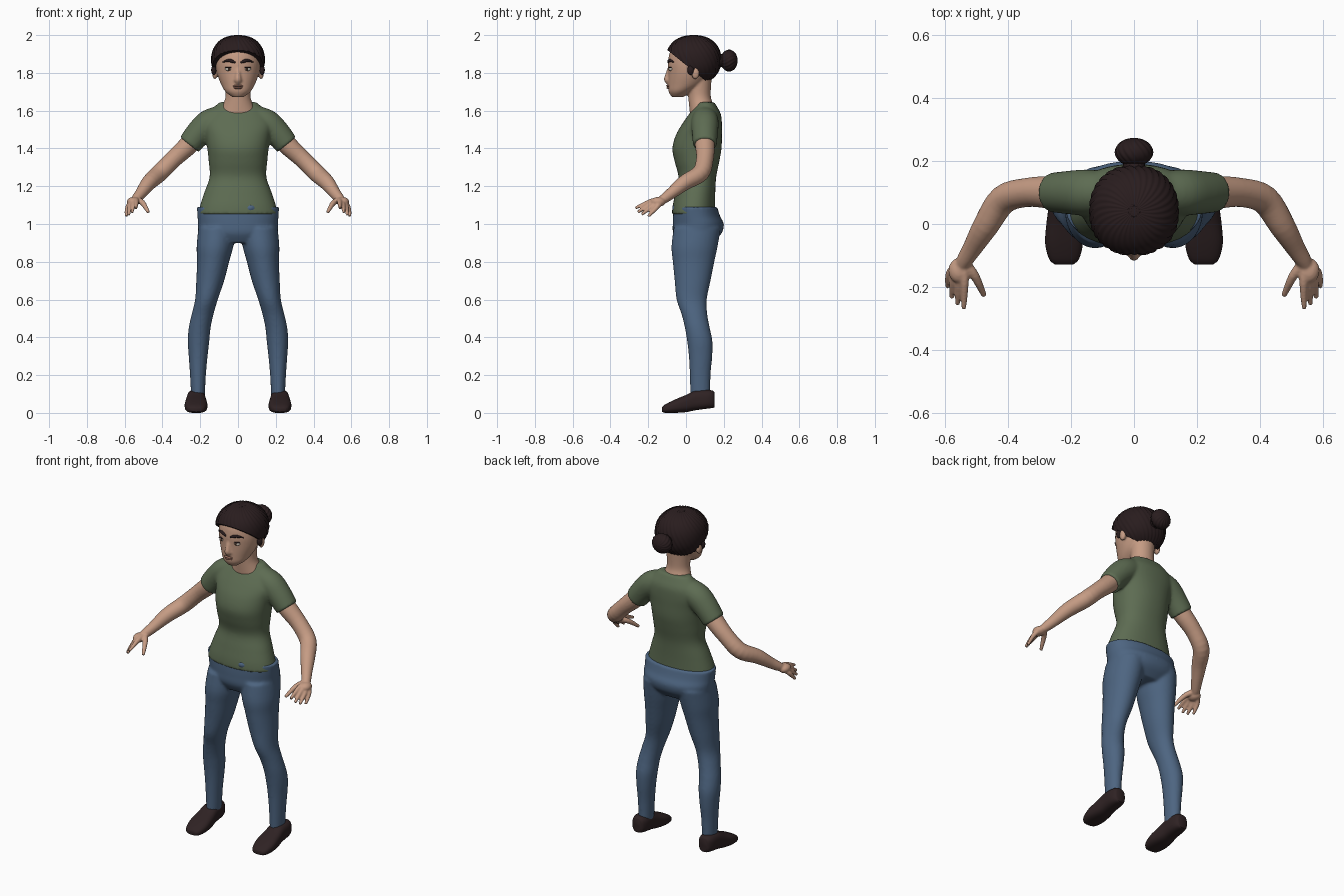
import bpy, bmesh
from math import sin, cos, pi, atan2, sqrt
from mathutils import Vector

cube = bpy.data.objects.get("Cube")
if cube:
    bpy.data.objects.remove(cube)


def material(name, r, g, b):
    m = bpy.data.materials.new(name)
    m.use_nodes = True
    m.diffuse_color = (r, g, b, 1)
    bsdf = m.node_tree.nodes["Principled BSDF"]
    bsdf.inputs["Base Color"].default_value = (r, g, b, 1)
    bsdf.inputs["Roughness"].default_value = 0.8
    return m


skin = material("skin", 0.56, 0.33, 0.23)
green = material("shirt green", 0.11, 0.15, 0.085)
denim = material("denim blue", 0.075, 0.13, 0.22)
dark = material("hair dark brown", 0.022, 0.012, 0.013)
leather = material("shoe brown", 0.028, 0.016, 0.017)
lip_red = material("lip", 0.40, 0.19, 0.14)
white = material("eye white", 0.65, 0.60, 0.52)
brown = material("iris brown", 0.05, 0.025, 0.015)

X, Y, Z = Vector((1, 0, 0)), Vector((0, 1, 0)), Vector((0, 0, 1))


def spline(rows, steps=4):
    """Catmull-Rom interpolation of any rows of numbers."""
    out = []
    for i in range(len(rows) - 1):
        a, b = rows[max(i - 1, 0)], rows[i]
        c, d = rows[i + 1], rows[min(i + 2, len(rows) - 1)]
        for k in range(steps):
            t = k / steps
            out.append([q + 0.5 * t * (r - p + t * (2*p - 5*q + 4*r - s + t * (3*(q - r) + s - p)))
                        for p, q, r, s in zip(a, b, c, d)])
    return out + [list(rows[-1])]


def tube(bm, rows, axis=None, power=2.0, sides=32):
    """Closed loft through rows of x, y, z, radius (and second radius)."""
    rows = spline([r if len(r) == 5 else (*r, r[3]) for r in rows])
    rings = []
    for i, (x, y, z, ru, rv) in enumerate(rows):
        ends = rows[max(i - 1, 0)], rows[min(i + 1, len(rows) - 1)]
        t = axis or (Vector(ends[1][:3]) - Vector(ends[0][:3])).normalized()
        u = X if abs(t.y) > 0.99 else Y.cross(t).normalized()
        v = t.cross(u)
        ring = []
        for k in range(sides):
            c, s = cos(2 * pi * k / sides), sin(2 * pi * k / sides)
            f = (abs(c) ** power + abs(s) ** power) ** (-1 / power)
            ring.append(bm.verts.new(Vector((x, y, z)) + u * (c * f * ru) + v * (s * f * rv)))
        rings.append(ring)
    for a, b in zip(rings, rings[1:]):
        for k in range(sides):
            j = (k + 1) % sides
            bm.faces.new((a[k], a[j], b[j], b[k]))
    bm.faces.new(rings[0])
    bm.faces.new(rings[-1])


def pair(bm, rows, **kw):
    """Left and right copies of a tube."""
    for s in (1, -1):
        tube(bm, [(s * r[0], *r[1:]) for r in rows], **kw)


def ball(bm, centre, radii, ridges=0, axis="z", power=2.0):
    """Ellipsoid, optionally grooved into swirling strands around an axis."""
    made = bmesh.ops.create_uvsphere(bm, u_segments=128 if ridges else 24,
                                     v_segments=28 if ridges else 14, radius=1)["verts"]
    for v in made:
        p = v.co.copy()
        f = sum(abs(n) ** power for n in p) ** (-1 / power)
        f *= 1 + 0.022 * cos(ridges * (atan2(p.y, p.x) + 0.5 * p.z)) * sqrt(max(0, 1 - p.z**2)) if ridges else 1
        if axis == "y":
            p = Vector((p.x, p.z, -p.y))
        v.co = Vector([c + r * n * f for c, r, n in zip(centre, radii, p)])


def ball_pair(bm, centre, radii):
    for s in (1, -1):
        ball(bm, (s * centre[0], *centre[1:]), radii)


def finish(bm, name, mat, voxel=0, relax=4):
    bmesh.ops.recalc_face_normals(bm, faces=bm.faces)
    for f in bm.faces:
        f.smooth = True
    mesh = bpy.data.meshes.new(name)
    bm.to_mesh(mesh)
    bm.free()
    mesh.materials.append(mat)
    ob = bpy.data.objects.new(name, mesh)
    bpy.context.scene.collection.objects.link(ob)
    if voxel:  # fuse overlapping volumes into one soft surface
        m = ob.modifiers.new("fuse", 'REMESH')
        m.mode, m.voxel_size, m.use_smooth_shade = 'VOXEL', voxel, True
        m = ob.modifiers.new("relax", 'SMOOTH')
        m.factor, m.iterations = 0.5, relax
    return ob


# shirt: torso and short sleeves
bm = bmesh.new()
torso = [(1.05, .04, .212, .115), (1.10, .042, .20, .112), (1.17, .05, .177, .105),
         (1.25, .06, .15, .10), (1.33, .058, .155, .118), (1.40, .058, .162, .13),
         (1.47, .068, .172, .122), (1.53, .085, .185, .105), (1.58, .10, .165, .085),
         (1.62, .105, .125, .06), (1.645, .105, .098, .045)]
tube(bm, [(0, y, z, a, b) for z, y, a, b in torso], axis=Z, power=2.2, sides=48)
pair(bm, [(.08, .10, 1.565, .065), (.15, .10, 1.535, .073), (.205, .10, 1.485, .069),
          (.258, .10, 1.42, .063)])
finish(bm, "shirt", green, 0.008, 6)

# jeans: hips and legs
bm = bmesh.new()
hips = [(1.09, .05, .218, .115), (1.04, .056, .214, .125), (1.0, .065, .212, .135),
        (.95, .06, .205, .128), (.90, .05, .16, .09)]
tube(bm, [(0, y, z, a, b) for z, y, a, b in hips], axis=Z, power=2.2, sides=48)
leg = [(.98, .11, .06, .10, .125), (.88, .122, .045, .097, .122), (.80, .132, .04, .085, .11),
       (.70, .147, .035, .074, .095), (.60, .167, .03, .06, .08), (.52, .188, .045, .058, .068),
       (.45, .203, .06, .058, .066), (.38, .209, .073, .057, .067), (.30, .211, .077, .050, .062),
       (.20, .212, .075, .042, .055), (.08, .212, .075, .036, .052)]
pair(bm, [(x, y, z, a, b) for z, x, y, a, b in leg], axis=Z)
ball(bm, (.065, -.05, 1.085), (.03, .024, .022))
finish(bm, "jeans", denim, 0.008, 5)

# shoes: cross-sections from toe to heel
bm = bmesh.new()
shoe = [(-.128, .03, .006, .03), (-.11, .048, 0, .045), (-.06, .06, 0, .07), (0, .056, .004, .095),
        (.05, .05, .014, .118), (.11, .047, .022, .122), (.14, .038, .026, .118), (.15, .028, .03, .11)]
pair(bm, [(.222, y, (lo + hi) / 2, w, (hi - lo) / 2) for y, w, lo, hi in shoe], axis=Y, power=2.8)
finish(bm, "shoes", leather)

# skin: head, neck, nose and ears
bm = bmesh.new()
head = [(1.672, -.045, .03, .03), (1.70, -.03, .066, .062), (1.74, .0, .09, .095),
        (1.80, .02, .112, .115), (1.86, .03, .12, .125), (1.92, .035, .112, .115), (1.96, .04, .07, .07)]
tube(bm, [(0, y, z, a, b) for z, y, a, b in head], axis=Z, sides=40)
tube(bm, [(0, .07, 1.82, .075, .07), (0, .07, 1.72, .067, .062), (0, .072, 1.67, .067, .06),
          (0, .08, 1.63, .08, .064), (0, .085, 1.58, .10, .064)], axis=Z)
tube(bm, [(0, -.085, 1.83, .010), (0, -.097, 1.79, .013), (0, -.10, 1.765, .017), (0, -.088, 1.75, .016)])
ball_pair(bm, (.012, -.095, 1.762), (.011, .011, .009))
ball_pair(bm, (.122, .05, 1.80), (.015, .022, .034))
finish(bm, "head", skin, 0.006, 4)

# skin: arms and hands
bm = bmesh.new()
pair(bm, [(.20, .095, 1.49, .05), (.26, .10, 1.42, .052), (.34, .10, 1.345, .046),
          (.415, .077, 1.27, .046), (.47, -.005, 1.22, .041), (.512, -.075, 1.165, .031),
          (.537, -.115, 1.135, .026), (.55, -.14, 1.12, .02)])
ball_pair(bm, (.556, -.148, 1.117), (.033, .04, .026))
fingers = [((.538, -.185, 1.12), (.54, -.268, 1.085)), ((.554, -.182, 1.11), (.56, -.256, 1.062)),
           ((.57, -.17, 1.10), (.578, -.235, 1.05)), ((.582, -.152, 1.092), (.592, -.20, 1.04))]
for knuckle, tip in fingers:
    pair(bm, [(.542, -.125, 1.13, .015), (*knuckle, .014), (*tip, .008)], sides=16)
pair(bm, [(.54, -.12, 1.13, .017), (.505, -.165, 1.112, .015), (.475, -.228, 1.062, .009)], sides=16)
finish(bm, "arms", skin, 0.005, 4)

# hair cap, trimmed along a sloping hairline
bm = bmesh.new()
ball(bm, (0, .04, 1.87), (.14, .145, .13), ridges=32, power=2.2)
bmesh.ops.bisect_plane(bm, geom=bm.verts[:] + bm.edges[:] + bm.faces[:], clear_inner=True,
                       plane_co=(0, -.1, 1.922), plane_no=(0, .8, 1))
bmesh.ops.holes_fill(bm, edges=[e for e in bm.edges if e.is_boundary])
ball_pair(bm, (.128, .025, 1.815), (.014, .018, .026))
hair = finish(bm, "hair", dark)

# bun with its tie
bm = bmesh.new()
ball(bm, (0, .228, 1.865), (.06, .045, .057), ridges=16, axis="y")
ball(bm, (0, .185, 1.865), (.035, .025, .035))
finish(bm, "hair_bun", dark)

# eyebrows
bm = bmesh.new()
pair(bm, [(.014, -.093, 1.854, .004), (.03, -.091, 1.861, .008), (.05, -.084, 1.866, .008),
          (.08, -.063, 1.857, .003)], sides=12)
finish(bm, "eyebrows", dark)

# eyes
for name, mat, at, size in (("eyes", white, (.047, -.079, 1.82), (.021, .012, .010)),
                            ("irises", brown, (.047, -.087, 1.82), (.008, .006, .008)),
                            ("eyelids", dark, (.048, -.082, 1.829), (.023, .0105, .003))):
    bm = bmesh.new()
    ball_pair(bm, at, size)
    finish(bm, name, mat)

# lips
bm = bmesh.new()
ball(bm, (0, -.092, 1.731), (.028, .013, .006))
ball(bm, (0, -.090, 1.721), (.024, .013, .007))
finish(bm, "lips", lip_red)

# keep the hair rim and shoe ends crisp
bpy.ops.object.select_all(action='DESELECT')
for ob in (hair, bpy.data.objects["shoes"]):
    ob.select_set(True)
    bpy.context.view_layer.objects.active = ob
bpy.ops.object.shade_smooth_by_angle(angle=0.9)
